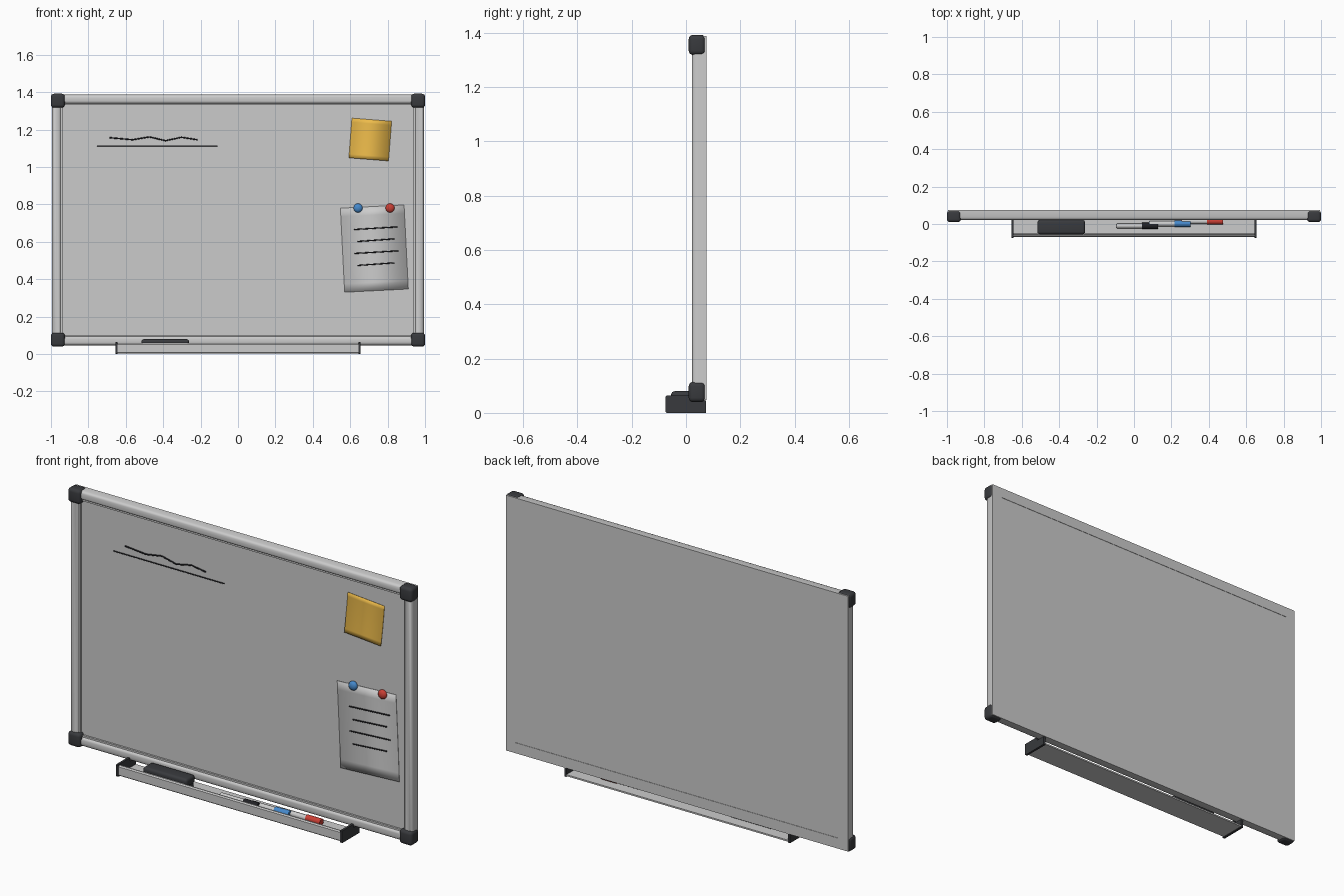
import bpy, bmesh, math
from mathutils import Matrix, Vector

if "Cube" in bpy.data.objects:
    bpy.data.objects.remove(bpy.data.objects["Cube"])


def mat(name, col):
    m = bpy.data.materials.new(name)
    m.diffuse_color = (*col, 1)
    m.use_nodes = True
    m.node_tree.nodes["Principled BSDF"].inputs["Base Color"].default_value = m.diffuse_color
    return m


DARK = mat("dark_plastic", (0.04, 0.042, 0.047))
INK = mat("ink", (0.015, 0.015, 0.018))
YELLOW = mat("yellow_note", (0.85, 0.5, 0.07))
BLUE = mat("blue", (0.06, 0.25, 0.6))
RED = mat("red", (0.6, 0.05, 0.035))
WHITE = mat("white", (0.9, 0.9, 0.87))


def finish(name, bm, m=None, smooth=True):
    bmesh.ops.recalc_face_normals(bm, faces=bm.faces)
    me = bpy.data.meshes.new(name)
    bm.to_mesh(me)
    bm.free()
    ob = bpy.data.objects.new(name, me)
    bpy.context.collection.objects.link(ob)
    if m:
        me.materials.append(m)
    if smooth:
        bpy.ops.object.select_all(action='DESELECT')
        ob.select_set(True)
        bpy.context.view_layer.objects.active = ob
        bpy.ops.object.shade_smooth_by_angle(angle=math.radians(35))
    return ob


def box(name, lo, hi, m=None, bevel=0, seg=4):
    lo, hi = Vector(lo), Vector(hi)
    bm = bmesh.new()
    bmesh.ops.create_cube(bm, size=1, matrix=Matrix.Translation((lo + hi) / 2) @ Matrix.Diagonal((*(hi - lo), 1)))
    if bevel:
        bmesh.ops.bevel(bm, geom=bm.edges[:], offset=bevel, segments=seg, profile=0.5, affect='EDGES')
    return finish(name, bm, m)


def extrude_x(name, prof, x0, x1, m=None):
    """Solid from a (y, z) outline, extruded along x."""
    bm = bmesh.new()
    f = bm.faces.new([bm.verts.new((x0, y, z)) for y, z in prof])
    new = bmesh.ops.extrude_face_region(bm, geom=[f])["geom"]
    bmesh.ops.translate(bm, verts=[v for v in new if isinstance(v, bmesh.types.BMVert)], vec=(x1 - x0, 0, 0))
    return finish(name, bm, m)


def rod(name, x0, x1, y, z, r, m):
    bm = bmesh.new()
    M = Matrix.Translation(((x0 + x1) / 2, y, z)) @ Matrix.Rotation(math.pi / 2, 4, 'Y')
    bmesh.ops.create_cone(bm, cap_ends=True, segments=20, radius1=r, radius2=r, depth=x1 - x0, matrix=M)
    return finish(name, bm, m)


def stroke(name, pts, y, r=0.003):
    """Thin pen line through (x, z) points."""
    cu = bpy.data.curves.new(name, 'CURVE')
    cu.dimensions = '3D'
    cu.bevel_depth = r
    cu.bevel_resolution = 1
    cu.use_fill_caps = True
    sp = cu.splines.new('POLY')
    sp.points.add(len(pts) - 1)
    for p, (x, z) in zip(sp.points, pts):
        p.co = (x, y, z, 1)
    ob = bpy.data.objects.new(name, cu)
    cu.materials.append(INK)
    bpy.context.collection.objects.link(ob)


def sheet(name, cx, cz, w, h, deg, y, curl, m=None):
    """Thin sheet on the board whose lower edge lifts slightly."""
    bm = bmesh.new()
    bmesh.ops.create_grid(bm, x_segments=1, y_segments=10, size=0.5)
    R = Matrix.Rotation(math.radians(-deg), 4, 'Y')
    for v in bm.verts:
        t = 0.5 - v.co.y
        v.co = R @ Vector((v.co.x * w, 0, v.co.y * h)) + Vector((cx, y - curl * t * t, cz))
    ob = finish(name, bm, m)
    s = ob.modifiers.new("thickness", 'SOLIDIFY')
    s.thickness = 0.002
    s.offset = 0


# writing surface and backing
BY = 0.044
box("board_panel", (-0.96, BY, 0.08), (0.96, 0.073, 1.355))

# mitred aluminium frame: profile is (distance inwards, y)
prof = [(0, 0.075), (0, 0.036), (0.004, 0.028), (0.012, 0.023), (0.022, 0.022), (0.034, 0.023),
        (0.043, 0.028), (0.046, 0.034), (0.055, 0.034), (0.055, 0.075)]
bm = bmesh.new()
rings = []
for sx, sz in ((-1, -1), (1, -1), (1, 1), (-1, 1)):
    rings.append([bm.verts.new((sx * (0.994 - d), y, 0.717 + sz * (0.67 - d))) for d, y in prof])
for i in range(4):
    a, b = rings[i], rings[(i + 1) % 4]
    for j in range(len(prof)):
        k = (j + 1) % len(prof)
        bm.faces.new((a[j], a[k], b[k], b[j]))
finish("frame", bm)

# rounded corner caps
for sx in (-1, 1):
    for cz, n in ((0.077, "lower"), (1.355, "upper")):
        cx = sx * 0.963
        box(f"corner_cap_{n}_{'left' if sx < 0 else 'right'}", (cx - 0.037, 0.01, cz - 0.037),
            (cx + 0.037, 0.072, cz + 0.037), DARK, 0.016)

# pen tray with raised front lip, and stepped end caps
extrude_x("tray", [(0.072, 0.004), (0.072, 0.012), (-0.05, 0.012), (-0.054, 0.016), (-0.054, 0.052),
                   (-0.058, 0.058), (-0.064, 0.058), (-0.07, 0.052), (-0.07, 0.009), (-0.065, 0.004)], -0.65, 0.65)
for x, n in ((-0.656, "left"), (0.644, "right")):
    extrude_x("tray_end_" + n, [(0.073, 0), (0.073, 0.045), (0.022, 0.045), (0.022, 0.064), (-0.071, 0.064),
                                (-0.075, 0.06), (-0.075, 0.004), (-0.071, 0)], x, x + 0.012, DARK)

# eraser
box("eraser_felt", (-0.51, -0.05, 0.012), (-0.268, 0.015, 0.04), DARK)
box("eraser_grip", (-0.517, -0.055, 0.036), (-0.261, 0.021, 0.08), DARK, 0.014)

# markers: body and coloured cap
for n, x, y, m in (("black", -0.09, -0.01, INK), ("blue", 0.083, 0.001, BLUE), ("red", 0.257, 0.014, RED)):
    rod(f"marker_{n}_body", x, x + 0.15, y, 0.028, 0.014, WHITE)
    rod(f"marker_{n}_cap", x + 0.134, x + 0.219, y, 0.029, 0.017, m)
    rod(f"marker_{n}_end", x - 0.004, x + 0.004, y, 0.028, 0.011, m)

# handwriting on the board
stroke("underline", [(-0.754, 1.113), (-0.11, 1.113)], BY)
stroke("scribble", [(-0.687, 1.157), (-0.564, 1.146), (-0.473, 1.161), (-0.388, 1.141),
                    (-0.302, 1.159), (-0.217, 1.146)], BY, 0.004)

# sticky note and pinned paper
sheet("sticky_note", 0.707, 1.147, 0.213, 0.213, -4.5, BY - 0.002, 0.006, YELLOW)
sheet("paper", 0.729, 0.564, 0.341, 0.45, 2.9, BY - 0.002, 0.004)
for i, (x0, x1) in enumerate(((0.62, 0.853), (0.64, 0.837), (0.622, 0.857), (0.64, 0.837))):
    z = 0.673 - 0.064 * i
    stroke(f"paper_line_{i + 1}", [(x0, z - 0.007), (x1, z + 0.007)], BY - 0.004, 0.0035)

# magnets
for n, x, m in (("blue", 0.642, BLUE), ("red", 0.813, RED)):
    bm = bmesh.new()
    bmesh.ops.create_uvsphere(bm, u_segments=24, v_segments=12, radius=0.024,
                              matrix=Matrix.Translation((x, 0.038, 0.781)) @ Matrix.Diagonal((1, 0.65, 1, 1)))
    finish("magnet_" + n, bm, m)
